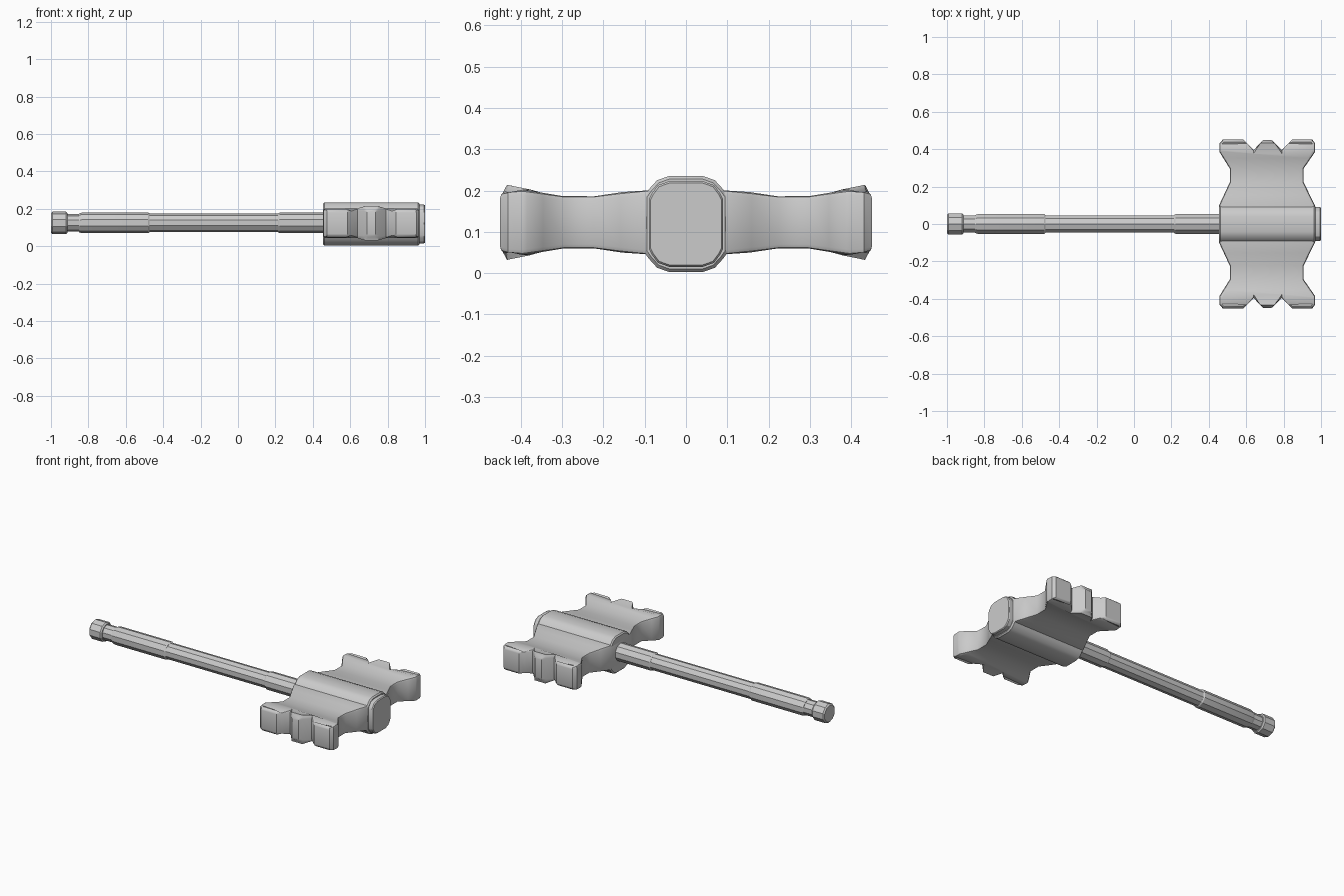
import bpy, bmesh, math

if "Cube" in bpy.data.objects:
    bpy.data.objects.remove(bpy.data.objects["Cube"])

CZ = 0.122  # height of the hammer's axis


def finish(name, bm, angle=30):
    bmesh.ops.recalc_face_normals(bm, faces=bm.faces)
    me = bpy.data.meshes.new(name)
    bm.to_mesh(me)
    bm.free()
    ob = bpy.data.objects.new(name, me)
    bpy.context.collection.objects.link(ob)
    bpy.ops.object.select_all(action='DESELECT')
    ob.select_set(True)
    bpy.context.view_layer.objects.active = ob
    bpy.ops.object.shade_smooth_by_angle(angle=math.radians(angle))
    return ob


def loft_x(name, rings, angle=30):
    """Skin a list of closed rings and cap both ends."""
    bm = bmesh.new()
    loops = [[bm.verts.new(p) for p in r] for r in rings]
    n = len(loops[0])
    for a, b in zip(loops, loops[1:]):
        for i in range(n):
            bm.faces.new((a[i], a[(i + 1) % n], b[(i + 1) % n], b[i]))
    bm.faces.new(loops[0])
    bm.faces.new(loops[-1])
    return finish(name, bm, angle)


def rod(name, profile, sides=10):
    """Faceted round part along x from (x, radius) pairs."""
    ang = [math.tau * (i + 0.5) / sides for i in range(sides)]
    return loft_x(name, [[(x, r * math.cos(a), CZ + 0.004 + r * math.sin(a)) for a in ang]
                         for x, r in profile], 20)


# Handle: pommel, grip, shaft and upper collar
rod("pommel", [(-1.0, 0.052), (-0.992, 0.06), (-0.92, 0.06), (-0.912, 0.053)])
rod("pommel_neck", [(-0.92, 0.047), (-0.83, 0.047)])
rod("grip", [(-0.85, 0.05), (-0.835, 0.055), (-0.48, 0.055), (-0.472, 0.05)])
rod("shaft", [(-0.48, 0.049), (0.23, 0.049)])
rod("collar", [(0.215, 0.05), (0.222, 0.055), (0.5, 0.055)])


# Head core: chamfered block along x, with a raised end plate
def quad_mirror(pts):
    right = pts + [(y, -z) for y, z in reversed(pts)]
    return right + [(-y, z) for y, z in reversed(right)]


core = quad_mirror([(0.042, 0.116), (0.07, 0.106), (0.09, 0.084), (0.1, 0.07)])
plate = quad_mirror([(0.04, 0.104), (0.068, 0.094), (0.083, 0.074), (0.09, 0.06)])


def ring(pts, x, s=1.0):
    return [(x, y * s, CZ - 0.002 + z * s) for y, z in pts]


loft_x("head_core", [ring(core, 0.455, 0.94), ring(core, 0.462), ring(core, 0.962),
                     ring(core, 0.97, 0.94)])
loft_x("end_plate", [ring(plate, 0.95), ring(plate, 0.994), ring(plate, 1.0, 0.96)])

# Two-sided striking head: notched outline seen from above (x, y)
left = [(0.455, 0.1), (0.513, 0.225), (0.513, 0.295), (0.457, 0.385), (0.457, 0.432), (0.475, 0.451)]
teeth = [(0.585, 0.451), (0.64, 0.396), (0.69, 0.449), (0.735, 0.449), (0.79, 0.396), (0.845, 0.451)]
right = [(0.953, 0.451), (0.968, 0.432), (0.968, 0.385), (0.906, 0.295), (0.906, 0.225), (0.967, 0.1)]
half = left + teeth + right
outline = half + [(x, -y) for x, y in reversed(half)]

# Half thickness of the striking head along y
thick = [(0.0, 0.084), (0.1, 0.08), (0.225, 0.066), (0.295, 0.066), (0.396, 0.079),
         (0.432, 0.078), (0.451, 0.07)]


def half_thickness(y):
    y = abs(y)
    for (a, ta), (b, tb) in zip(thick, thick[1:]):
        if y <= b:
            return ta + (tb - ta) * (y - a) / (b - a)
    return thick[-1][1]


bm = bmesh.new()
base = bm.faces.new([bm.verts.new((x, y, -0.05)) for x, y in outline])
new = bmesh.ops.extrude_face_region(bm, geom=[base])["geom"]
for v in new:
    if isinstance(v, bmesh.types.BMVert):
        v.co.z = 0.05
for y in (0.1, 0.16, 0.225, 0.295, 0.345, 0.396, 0.432):
    for s in (1, -1):
        bmesh.ops.bisect_plane(bm, geom=bm.verts[:] + bm.edges[:] + bm.faces[:], dist=1e-4,
                               plane_co=(0, s * y, 0), plane_no=(0, 1, 0))
bmesh.ops.recalc_face_normals(bm, faces=bm.faces)
bm.normal_update()
rim = [e for e in bm.edges if len(e.link_faces) == 2
       and sum(abs(f.normal.z) > 0.5 for f in e.link_faces) == 1]
for v in bm.verts:
    v.co.z = CZ + 0.002 + math.copysign(half_thickness(v.co.y), v.co.z)
bmesh.ops.bevel(bm, geom=rim, offset=0.013, segments=2, profile=0.5, affect='EDGES')
finish("striking_head", bm, 35)

# Stand the lowest point on the ground
low = min((o.matrix_world @ v.co).z for o in bpy.data.objects for v in o.data.vertices)
for o in bpy.data.objects:
    o.location.z -= low - 0.003
